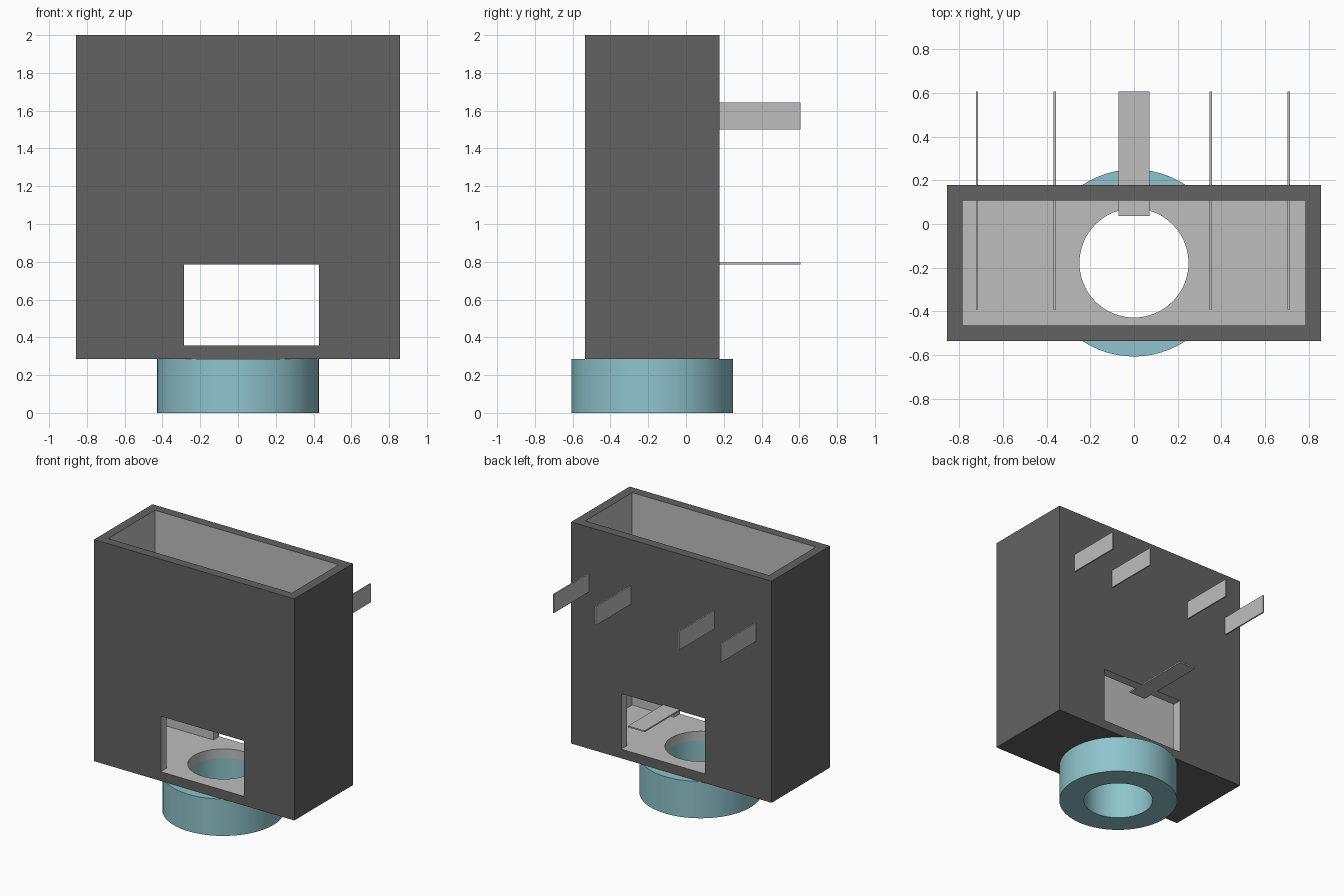
import bpy, bmesh, math
from mathutils import Matrix, Vector

cube = bpy.data.objects.get("Cube")
if cube:
    bpy.data.objects.remove(cube, do_unlink=True)

U = 1 / 14            # design unit: the model is 28 units tall
CY = -2.5 * U         # y of the housing and collar axis


def material(name, rgb):
    m = bpy.data.materials.new(name)
    m.use_nodes = True
    m.diffuse_color = (*rgb, 1)
    m.node_tree.nodes["Principled BSDF"].inputs["Base Color"].default_value = (*rgb, 1)
    return m


dark = material("dark grey", (0.122, 0.122, 0.122))
light = material("light grey", (0.515, 0.515, 0.515))
teal = material("pale teal", (0.275, 0.552, 0.604))


def add_object(name, bm, *mats):
    bmesh.ops.recalc_face_normals(bm, faces=bm.faces)
    me = bpy.data.meshes.new(name)
    bm.to_mesh(me)
    bm.free()
    for m in mats:
        me.materials.append(m)
    ob = bpy.data.objects.new(name, me)
    bpy.context.collection.objects.link(ob)
    return ob


def box(name, lo, hi, *mats):
    """Axis-aligned box between two corners given in design units."""
    lo, hi = Vector(lo) * U, Vector(hi) * U
    bm = bmesh.new()
    bmesh.ops.create_cube(bm, size=1, matrix=Matrix.Translation((lo + hi) / 2)
                          @ Matrix.Diagonal((*(hi - lo), 1)))
    return add_object(name, bm, *mats)


def cylinder(name, radius, z0, z1):
    bm = bmesh.new()
    bmesh.ops.create_cone(bm, cap_ends=True, segments=64, radius1=radius * U, radius2=radius * U,
                          depth=(z1 - z0) * U,
                          matrix=Matrix.Translation((0, CY, (z0 + z1) / 2 * U)))
    return add_object(name, bm)


def cut(ob, cutter):
    """Subtract the cutter from the object and remove the cutter."""
    mod = ob.modifiers.new("cut", 'BOOLEAN')
    mod.operation, mod.solver, mod.object = 'DIFFERENCE', 'EXACT', cutter
    cutter.hide_render = True
    bpy.context.view_layer.update()
    me = bpy.data.meshes.new_from_object(ob.evaluated_get(bpy.context.evaluated_depsgraph_get()))
    ob.modifiers.clear()
    ob.data = me
    bpy.data.objects.remove(cutter, do_unlink=True)


# Housing: open-topped box, window through front and back, round hole in the floor
housing = box("housing", (-12, -7.5, 4), (12, 2.5, 28), dark, light)
cut(housing, box("cavity_cutter", (-11, -6.5, 5), (11, 1.5, 30)))
cut(housing, box("window_cutter", (-4, -9, 5), (6, 4, 11)))
cut(housing, cylinder("hole_cutter", 3.5, 3, 6))

# Outer skin and rim are dark, every inner face is light
lo, hi = Vector((-12, -7.5, 4)) * U, Vector((12, 2.5, 28)) * U
for p in housing.data.polygons:
    outer = any(abs(p.normal[i]) > 0.9 and min(abs(p.center[i] - lo[i]), abs(p.center[i] - hi[i])) < 1e-3
                for i in range(3))
    p.material_index = 0 if outer else 1

# Collar: ring under the housing, spun from a rectangular section
bm = bmesh.new()
section = [bm.verts.new((r * U, CY, z * U)) for r, z in ((3.5, 0), (6, 0), (6, 4), (3.5, 4))]
edges = [bm.edges.new((section[i], section[(i + 1) % 4])) for i in range(4)]
bmesh.ops.spin(bm, geom=section + edges, cent=(0, CY, 0), axis=(0, 0, 1),
               angle=math.tau, steps=64)
bmesh.ops.remove_doubles(bm, verts=bm.verts, dist=1e-5)
collar = add_object("collar", bm, teal)

for ob in (housing, collar):
    bpy.ops.object.select_all(action='DESELECT')
    ob.select_set(True)
    bpy.context.view_layer.objects.active = ob
    bpy.ops.object.shade_smooth_by_angle(angle=math.radians(30))

# Four upright pins passing through the back wall
for i, x in enumerate((-10, -5, 5, 10)):
    box(f"pin_{i + 1}", (x - 0.15, -5.5, 21), (x, 8.5, 23), light)

# Flat tab at the top of the back window
box("flat_tab", (-1, 0.5, 11), (1, 8.5, 11.15), light)
